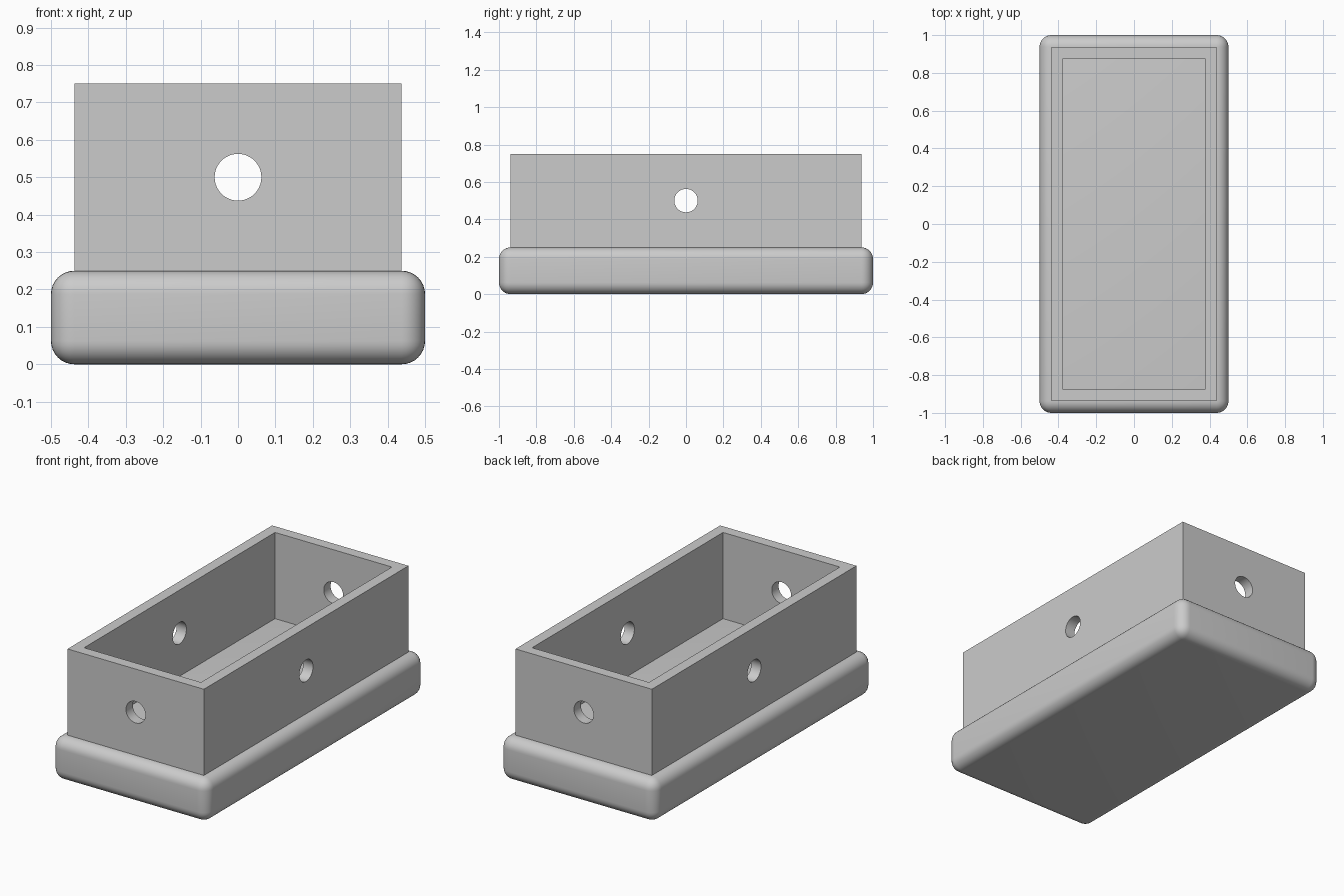
import bpy
import math

cube = bpy.data.objects.get("Cube")
if cube:
    bpy.data.objects.remove(cube, do_unlink=True)

grey = bpy.data.materials.new("plain_grey")
grey.use_nodes = True
colour = (0.6, 0.6, 0.6, 1)
grey.diffuse_color = colour
grey.node_tree.nodes["Principled BSDF"].inputs["Base Color"].default_value = colour

RADIUS = 0.0625  # shared by rounded edges, holes and wall thickness


def box(name, size, z_bottom):
    bpy.ops.mesh.primitive_cube_add(size=1, location=(0, 0, z_bottom + size[2] / 2))
    ob = bpy.context.object
    ob.name = name
    ob.scale = size
    bpy.ops.object.transform_apply(location=False, rotation=False, scale=True)
    ob.data.materials.append(grey)
    return ob


def apply_modifier(ob, mod):
    bpy.context.view_layer.objects.active = ob
    bpy.ops.object.modifier_apply(modifier=mod.name)


def cut(target, cutter):
    mod = target.modifiers.new("cut", 'BOOLEAN')
    mod.operation = 'DIFFERENCE'
    mod.solver = 'EXACT'
    mod.object = cutter
    apply_modifier(target, mod)
    bpy.data.objects.remove(cutter, do_unlink=True)


def smooth(ob):
    bpy.ops.object.select_all(action='DESELECT')
    ob.select_set(True)
    bpy.context.view_layer.objects.active = ob
    bpy.ops.object.shade_smooth_by_angle(angle=math.radians(35))


# Base slab with every edge rounded
base = box("rounded_base", (1, 2, 0.25), 0)
bevel = base.modifiers.new("round", 'BEVEL')
bevel.width = RADIUS
bevel.segments = 8
bevel.limit_method = 'NONE'
apply_modifier(base, bevel)
smooth(base)

# Open rectangular wall frame standing on the base
walls = box("box_walls", (1 - 2 * RADIUS, 2 - 2 * RADIUS, 0.5), 0.25)
cut(walls, box("cavity_cutter", (1 - 4 * RADIUS, 2 - 4 * RADIUS, 1), 0))

# Round holes through the middle of each pair of facing walls
for rotation in ((math.pi / 2, 0, 0), (0, math.pi / 2, 0)):
    bpy.ops.mesh.primitive_cylinder_add(vertices=48, radius=RADIUS, depth=3,
                                        location=(0, 0, 0.5), rotation=rotation)
    drill = bpy.context.object
    drill.name = "hole_cutter"
    drill.hide_render = True
    drill.data.materials.append(grey)
    cut(walls, drill)
smooth(walls)
